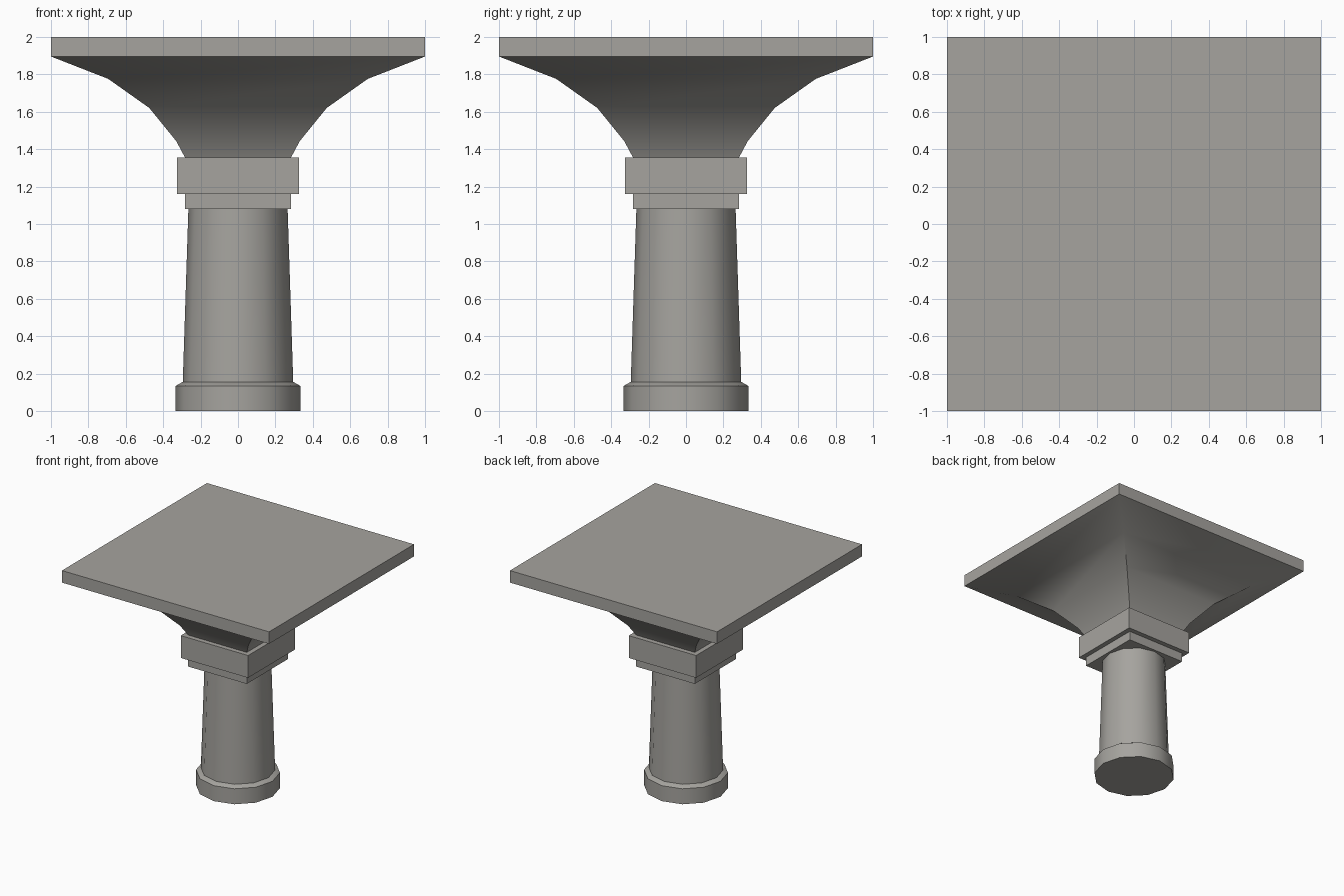
import bpy, bmesh, math

if "Cube" in bpy.data.objects:
    bpy.data.objects.remove(bpy.data.objects["Cube"])

stone = bpy.data.materials.new("grey stone")
stone.diffuse_color = (0.38, 0.37, 0.345, 1)
stone.use_nodes = True
stone.node_tree.nodes["Principled BSDF"].inputs["Base Color"].default_value = stone.diffuse_color


def loft(name, sides, profile, spin=0.0, scale=1.0, angle=40):
    """Stack rings of (radius, height) into a closed solid."""
    bm = bmesh.new()
    rings = []
    for r, z in profile:
        rings.append([bm.verts.new((r * scale * math.cos(spin + 2 * math.pi * i / sides),
                                    r * scale * math.sin(spin + 2 * math.pi * i / sides), z))
                      for i in range(sides)])
    for a, b in zip(rings, rings[1:]):
        for i in range(sides):
            j = (i + 1) % sides
            bm.faces.new((a[i], a[j], b[j], b[i]))
    bm.faces.new(rings[0][::-1])
    bm.faces.new(rings[-1])
    bmesh.ops.recalc_face_normals(bm, faces=bm.faces)
    mesh = bpy.data.meshes.new(name)
    bm.to_mesh(mesh)
    bm.free()
    mesh.materials.append(stone)
    obj = bpy.data.objects.new(name, mesh)
    bpy.context.collection.objects.link(obj)
    bpy.ops.object.select_all(action='DESELECT')
    obj.select_set(True)
    bpy.context.view_layer.objects.active = obj
    bpy.ops.object.shade_smooth_by_angle(angle=math.radians(angle))
    return obj


def square(name, profile):
    """Square loft; profile radii are half widths."""
    return loft(name, 4, profile, math.pi / 4, math.sqrt(2))


# round foot and tapered shaft
loft("column_base", 12, [(0.333, 0), (0.333, 0.135), (0.295, 0.157)])
loft("column_shaft", 12, [(0.295, 0.157), (0.265, 1.08)])

# square neck and block
square("neck_plate", [(0.283, 1.08), (0.283, 1.16)])
square("capital_block", [(0.325, 1.16), (0.325, 1.355)])

# flared capital rising to the flat slab
square("flared_capital", [(0.283, 1.355), (0.33, 1.443), (0.474, 1.62),
                          (0.693, 1.775), (1.0, 1.895)])
square("top_slab", [(1.0, 1.895), (1.0, 2.0)])
